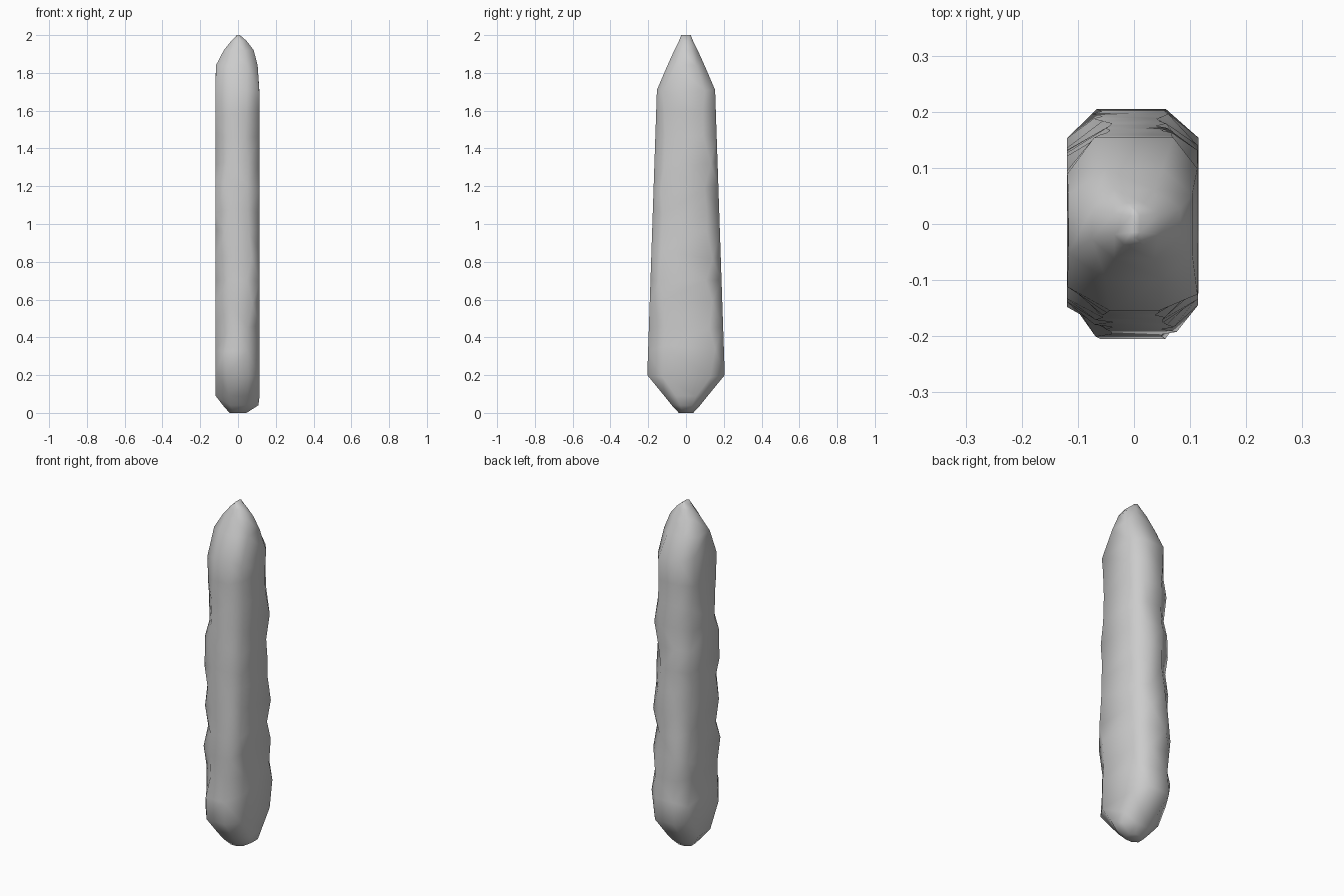
import bpy, bmesh, random

if "Cube" in bpy.data.objects:
    bpy.data.objects.remove(bpy.data.objects["Cube"])

random.seed(7)

# Stations up the stone: z, left x, right x, half depth, chamfer depth, front/back flat half width
stations = [
    (0.00, -0.045, 0.045, 0.038, 0.020, 0.020),
    (0.04, -0.080, 0.108, 0.075, 0.045, 0.040),
    (0.09, -0.118, 0.114, 0.115, 0.060, 0.050),
    (0.20, -0.119, 0.115, 0.205, 0.075, 0.060),
    (1.71, -0.119, 0.113, 0.154, 0.050, 0.055),
    (1.84, -0.117, 0.104, 0.098, 0.045, 0.050),
    (1.92, -0.075, 0.083, 0.062, 0.035, 0.035),
    (1.97, -0.035, 0.045, 0.037, 0.018, 0.018),
    (2.00, -0.006, 0.010, 0.025, 0.010, 0.004),
]

# Fill the long shaft with extra stations so its edges can be chipped
low, high = stations[3], stations[4]
shaft = []
for i in range(1, 12):
    t = i / 12
    shaft.append(tuple(a + (b - a) * t for a, b in zip(low, high)))
stations = stations[:4] + shaft + stations[4:]


def section(z, left, right, h, c, f, rough):
    """Chamfered rectangle with unevenly worn corners."""
    def corner(x, sx, sy):
        cut = c * (1 + rough * random.uniform(-0.45, 0.35))
        flat = f * (1 + rough * random.uniform(-0.35, 0.3))
        dz = rough * random.uniform(-0.03, 0.03)
        side = (x, sy * (h - cut), z + dz)
        face = (sx * min(flat, abs(x) * 0.8), sy * h, z)
        return side, face
    a, b = corner(right, 1, -1)
    d, e = corner(right, 1, 1)
    g, k = corner(left, -1, 1)
    m, n = corner(left, -1, -1)
    return [b, a, d, e, k, g, m, n]


# Standing stone body, lofted through the stations
bm = bmesh.new()
rings = []
for s in stations:
    rough = 1.0 if 0.1 < s[0] < 1.8 else 0.0
    rings.append([bm.verts.new(p) for p in section(*s, rough)])
for lo, hi in zip(rings, rings[1:]):
    for i in range(8):
        j = (i + 1) % 8
        bm.faces.new((lo[i], lo[j], hi[j], hi[i]))
bm.faces.new(rings[0][::-1])
bm.faces.new(rings[-1])
bmesh.ops.triangulate(bm, faces=bm.faces[:])
bmesh.ops.recalc_face_normals(bm, faces=bm.faces[:])

mesh = bpy.data.meshes.new("standing_stone")
bm.to_mesh(mesh)
bm.free()
stone = bpy.data.objects.new("standing_stone", mesh)
bpy.context.collection.objects.link(stone)
for poly in mesh.polygons:
    poly.use_smooth = True
